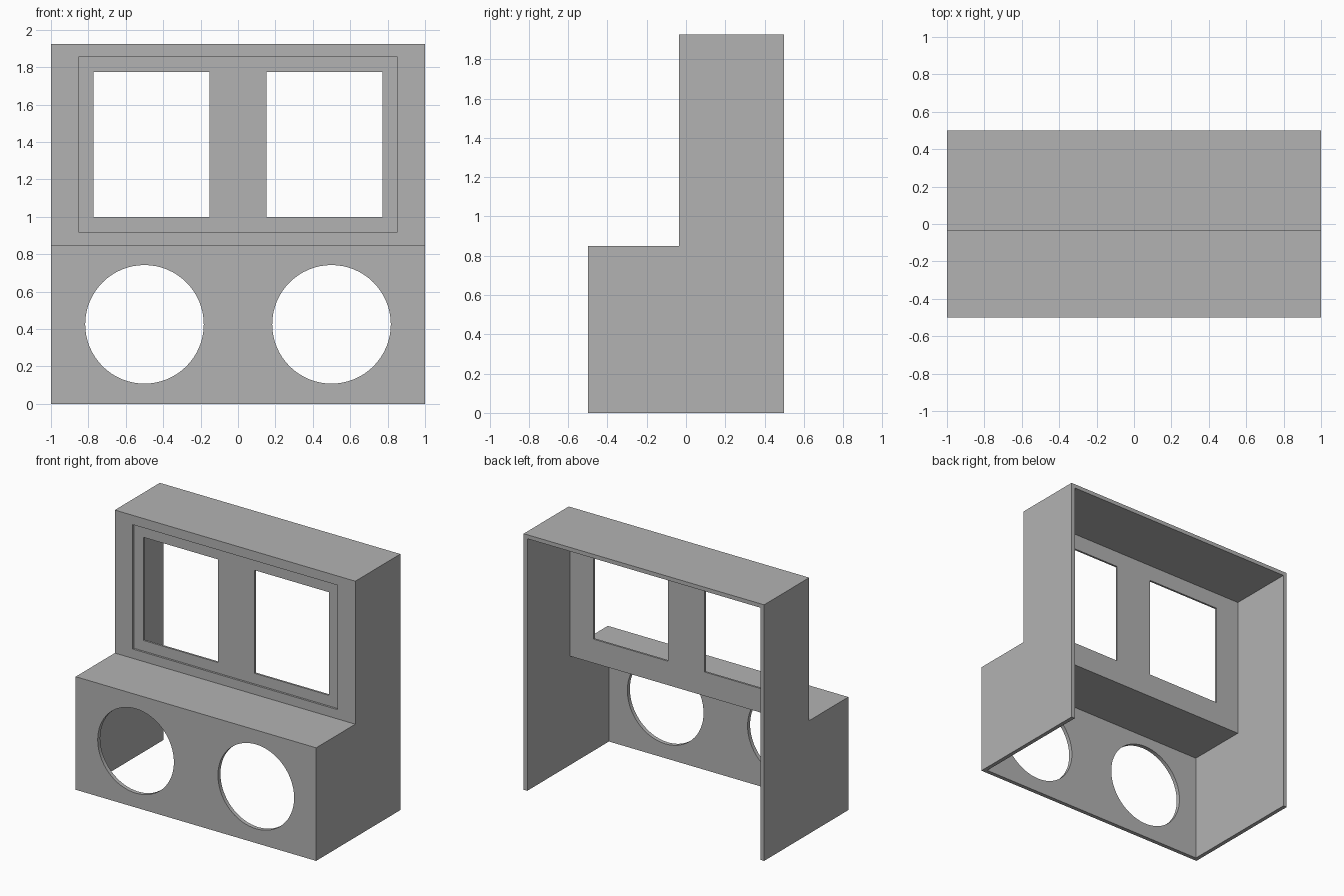
import bpy, bmesh, math
from mathutils import Matrix

if "Cube" in bpy.data.objects:
    bpy.data.objects.remove(bpy.data.objects["Cube"])

H, SHELF, STEP, T = 1.925, 0.85, -0.035, 0.03   # height, shelf height, upper front y, wall
RECESS = 0.015

grey = bpy.data.materials.new("plain grey")
grey.diffuse_color = (0.45, 0.45, 0.45, 1)
grey.use_nodes = True
grey.node_tree.nodes["Principled BSDF"].inputs["Base Color"].default_value = grey.diffuse_color


def make_object(name, bm):
    bmesh.ops.recalc_face_normals(bm, faces=bm.faces)
    mesh = bpy.data.meshes.new(name)
    bm.to_mesh(mesh)
    bm.free()
    mesh.materials.append(grey)
    obj = bpy.data.objects.new(name, mesh)
    bpy.context.collection.objects.link(obj)
    return obj


def extruded_profile(name, points, half_width):
    """Side profile (y, z) extruded symmetrically along x."""
    bm = bmesh.new()
    face = bm.faces.new([bm.verts.new((-half_width, y, z)) for y, z in points])
    new = bmesh.ops.extrude_face_region(bm, geom=[face])["geom"]
    bmesh.ops.translate(bm, vec=(2 * half_width, 0, 0),
                        verts=[v for v in new if isinstance(v, bmesh.types.BMVert)])
    return make_object(name, bm)


def box(name, x0, x1, y0, y1, z0, z1):
    bm = bmesh.new()
    bmesh.ops.create_cube(bm, size=1)
    bmesh.ops.scale(bm, vec=(x1 - x0, y1 - y0, z1 - z0), verts=bm.verts)
    bmesh.ops.translate(bm, vec=((x0 + x1) / 2, (y0 + y1) / 2, (z0 + z1) / 2), verts=bm.verts)
    return make_object(name, bm)


def round_cutter(name, x, z, radius):
    bm = bmesh.new()
    matrix = Matrix.Translation((x, -0.5, z)) @ Matrix.Rotation(math.pi / 2, 4, 'X')
    bmesh.ops.create_cone(bm, cap_ends=True, segments=64, radius1=radius,
                          radius2=radius, depth=0.2, matrix=matrix)
    return make_object(name, bm)


# Stepped cabinet body
cabinet = extruded_profile("cabinet_shell", [
    (-0.5, 0), (0.5, 0), (0.5, H), (STEP, H), (STEP, SHELF), (-0.5, SHELF)], 1)

# Hollow interior, open at the back and underneath
cutters = [extruded_profile("interior_cutter", [
    (-0.5 + T, -0.1), (0.6, -0.1), (0.6, H - T), (STEP + T, H - T),
    (STEP + T, SHELF - T), (-0.5 + T, SHELF - T)], 1 - T)]

# Shallow recess around the windows
cutters.append(box("recess_cutter", -0.852, 0.852, STEP - 0.1, STEP + RECESS, 0.92, 1.855))

# Paired windows and round openings
for s in (-1, 1):
    x0, x1 = sorted((s * 0.152, s * 0.772))
    cutters.append(box("window_cutter", x0, x1, STEP - 0.1, STEP + 0.1, 1.0, 1.775))
    cutters.append(round_cutter("round_opening_cutter", s * 0.5, 0.425, 0.317))

for cutter in cutters:
    cutter.hide_render = True
    mod = cabinet.modifiers.new(cutter.name, 'BOOLEAN')
    mod.operation = 'DIFFERENCE'
    mod.solver = 'EXACT'
    mod.object = cutter

# Bake the cuts and remove the cutters
depsgraph = bpy.context.evaluated_depsgraph_get()
result = bpy.data.meshes.new_from_object(cabinet.evaluated_get(depsgraph))
cabinet.modifiers.clear()
cabinet.data = result
for cutter in cutters:
    bpy.data.objects.remove(cutter)

# Smooth the round openings, keep all corners sharp
bpy.context.view_layer.objects.active = cabinet
cabinet.select_set(True)
bpy.ops.object.shade_smooth_by_angle(angle=math.radians(30))
